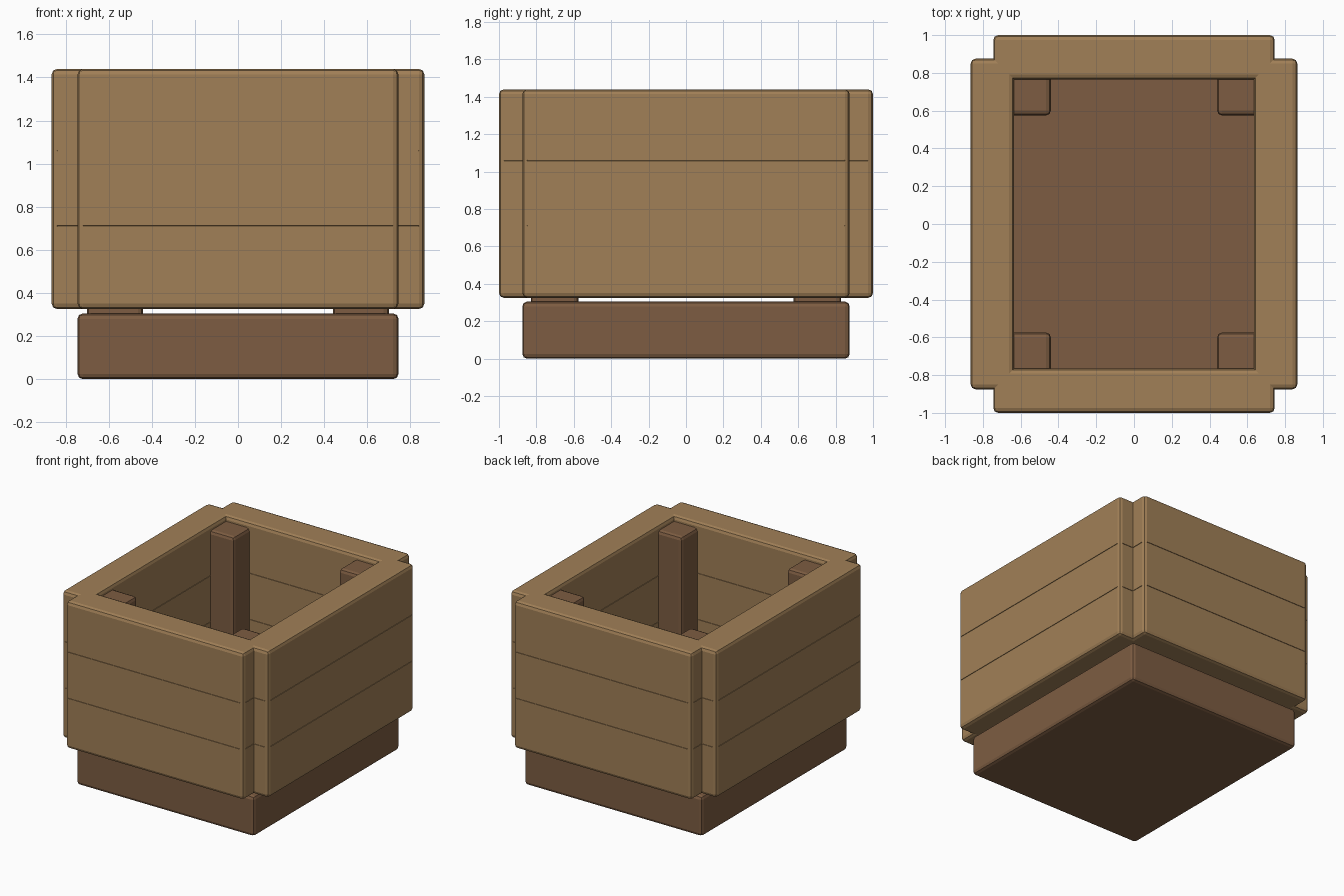
import bpy, bmesh
from mathutils import Vector

if "Cube" in bpy.data.objects:
    bpy.data.objects.remove(bpy.data.objects["Cube"])


def material(name, rgb):
    m = bpy.data.materials.new(name)
    m.diffuse_color = (*rgb, 1)
    m.use_nodes = True
    m.node_tree.nodes["Principled BSDF"].inputs["Base Color"].default_value = m.diffuse_color
    return m


LIGHT = material("light_wood", (0.355, 0.215, 0.095))
DARK = material("dark_wood", (0.205, 0.108, 0.054))


def finish(bm, name, mat):
    mesh = bpy.data.meshes.new(name)
    bm.to_mesh(mesh)
    bm.free()
    mesh.materials.append(mat)
    obj = bpy.data.objects.new(name, mesh)
    bpy.context.collection.objects.link(obj)
    return obj


def round_edges(bm, width):
    # Round only the outward corners
    bm.normal_update()
    edges = [e for e in bm.edges if e.is_convex and e.calc_face_angle(0) > 0.5]
    bmesh.ops.bevel(bm, geom=edges, offset=width, segments=2, profile=0.5,
                    affect='EDGES', clamp_overlap=True)
    bm.normal_update()


def rounded_box(name, lo, hi, mat, width):
    bm = bmesh.new()
    bmesh.ops.create_cube(bm, size=1)
    lo, hi = Vector(lo), Vector(hi)
    for v in bm.verts:
        v.co = (lo + hi) / 2 + v.co * (hi - lo)
    round_edges(bm, width)
    return finish(bm, name, mat)


# Planter walls: a notched ring raised from its plan
XS = [-0.865, -0.745, -0.635, 0.635, 0.745, 0.865]
YS = [-1.0, -0.875, -0.765, 0.765, 0.875, 1.0]
BOTTOM, TOP = 0.325, 1.44
bm = bmesh.new()
for i in range(5):
    for j in range(5):
        notch = i in (0, 4) and j in (0, 4)
        opening = i == 2 and j == 2
        if not (notch or opening):
            bm.faces.new([bm.verts.new((XS[a], YS[b], BOTTOM)) for a, b in
                          ((i, j), (i + 1, j), (i + 1, j + 1), (i, j + 1))])
bmesh.ops.remove_doubles(bm, verts=bm.verts[:], dist=0.001)
ext = bmesh.ops.extrude_face_region(bm, geom=bm.faces[:], use_keep_orig=True)
raised = [g for g in ext["geom"] if isinstance(g, bmesh.types.BMVert)]
bmesh.ops.translate(bm, verts=raised, vec=(0, 0, TOP - BOTTOM))
bmesh.ops.recalc_face_normals(bm, faces=bm.faces[:])
bmesh.ops.dissolve_limit(bm, angle_limit=0.01, verts=bm.verts[:], edges=bm.edges[:])
round_edges(bm, 0.026)

# Hairline seams between the three boards of each wall
SEAMS, HALF = (0.71, 1.06), 0.002
for z in SEAMS:
    for dz in (-HALF, HALF):
        bmesh.ops.bisect_plane(bm, geom=bm.verts[:] + bm.edges[:] + bm.faces[:],
                               plane_co=(0, 0, z + dz), plane_no=(0, 0, 1))
bm.normal_update()
strips = [f for f in bm.faces
          if any(abs(f.calc_center_median().z - z) < HALF for z in SEAMS)
          and max(abs(f.normal.x), abs(f.normal.y)) > 0.99]
bmesh.ops.inset_individual(bm, faces=strips, thickness=0.0004, depth=-0.004)
finish(bm, "planter_walls", LIGHT)

# Base block
rounded_box("base", (-0.745, -0.875, 0), (0.745, 0.875, 0.305), DARK, 0.025)

# Corner posts joining base and walls
for sx in (-1, 1):
    for sy in (-1, 1):
        x, y = sorted((sx * 0.44, sx * 0.70)), sorted((sy * 0.575, sy * 0.83))
        rounded_box("corner_post", (x[0], y[0], 0.2), (x[1], y[1], 1.40), DARK, 0.025)
